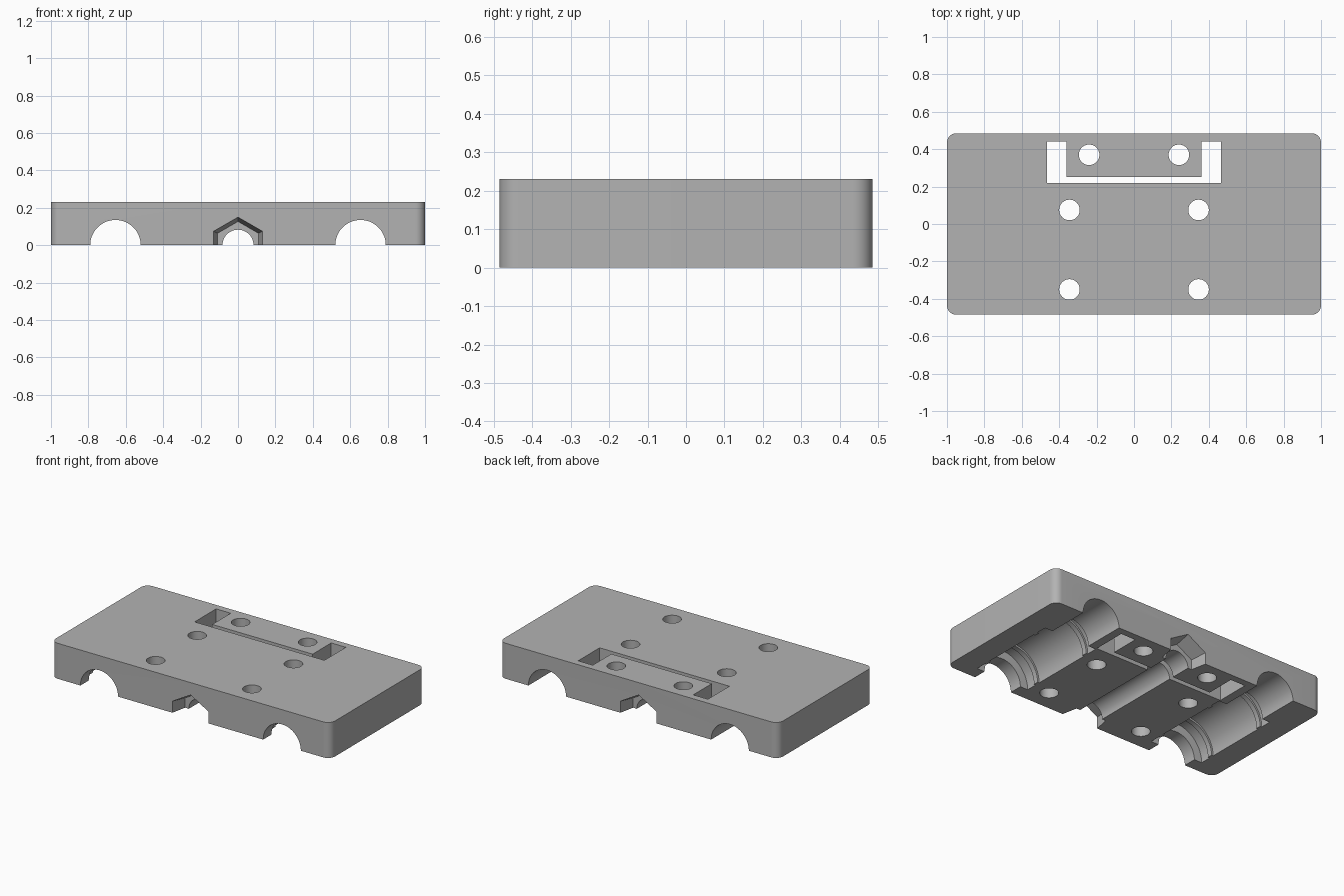
import bpy, bmesh, math
from mathutils import Matrix

cube = bpy.data.objects.get("Cube")
if cube:
    bpy.data.objects.remove(cube, do_unlink=True)

W, D, H = 1.0, 0.485, 0.23     # half width, half depth, height
ROD_X = 0.655

grey = bpy.data.materials.new("plain grey")
grey.use_nodes = True
colour = (0.45, 0.45, 0.45, 1)
grey.diffuse_color = colour
grey.node_tree.nodes["Principled BSDF"].inputs["Base Color"].default_value = colour


def make(name, bm):
    bmesh.ops.recalc_face_normals(bm, faces=bm.faces)
    mesh = bpy.data.meshes.new(name)
    bm.to_mesh(mesh)
    bm.free()
    mesh.materials.append(grey)
    ob = bpy.data.objects.new(name, mesh)
    bpy.context.collection.objects.link(ob)
    return ob


def box(name, x0, x1, y0, y1, z0, z1):
    bm = bmesh.new()
    bmesh.ops.create_cube(bm, size=1)
    size = Matrix.Diagonal((x1 - x0, y1 - y0, z1 - z0, 1))
    mid = Matrix.Translation(((x0 + x1) / 2, (y0 + y1) / 2, (z0 + z1) / 2))
    bm.transform(mid @ size)
    return make(name, bm)


def lathe(name, x, profile, sides):
    """Solid of stacked rings (y, radius) around a front-to-back axis at z = 0."""
    bm = bmesh.new()
    rings = []
    for y, r in profile:
        angles = [2 * math.pi * i / sides for i in range(sides)]
        rings.append([bm.verts.new((x + r * math.sin(a), y, r * math.cos(a))) for a in angles])
    for a, b in zip(rings, rings[1:]):
        for i in range(sides):
            j = (i + 1) % sides
            bm.faces.new((a[i], a[j], b[j], b[i]))
    bm.faces.new(rings[0])
    bm.faces.new(rings[-1])
    return make(name, bm)


def bolt_hole(x, y):
    bm = bmesh.new()
    bmesh.ops.create_cone(bm, cap_ends=True, segments=40, radius1=0.055, radius2=0.055, depth=1)
    bm.transform(Matrix.Translation((x, y, 0)))
    return make("bolt_hole_cutter", bm)


# Plate with rounded upright corners
plate = box("carriage_plate", -W, W, -D, D, 0, H)
bm = bmesh.new()
bm.from_mesh(plate.data)
upright = [e for e in bm.edges if abs(e.verts[0].co.z - e.verts[1].co.z) > 0.1]
bmesh.ops.bevel(bm, geom=upright, offset=0.05, segments=10, profile=0.5, affect='EDGES')
bm.to_mesh(plate.data)
bm.free()

# Bearing seats: narrow rod bore, wide pocket and two retaining ribs
BORE, SEAT, RIB = 0.135, 0.19, 0.178
seat = [(-0.6, BORE), (-0.4, BORE), (-0.4, SEAT)]
for y in (-0.313, 0.123):
    seat += [(y - 0.016, SEAT), (y - 0.016, RIB), (y + 0.016, RIB), (y + 0.016, SEAT)]
seat += [(0.21, SEAT), (0.21, BORE), (0.6, BORE)]

cutters = []
for side in (-1, 1):
    cutters.append(lathe("bearing_cutter", side * ROD_X, seat, 64))
    for x, y in ((0.345, 0.075), (0.345, -0.35), (0.24, 0.37)):
        cutters.append(bolt_hole(side * x, y))
    # Tapered hexagonal nut recess at each end of the screw channel
    cutters.append(lathe("nut_cutter", 0, [(side * 0.385, 0.127), (side * D, 0.15), (side * 0.6, 0.15)], 6))
    # Belt windows
    a, b = sorted((side * 0.36, side * 0.465))
    cutters.append(box("window_cutter", a, b, 0.22, 0.44, -0.1, 0.4))
cutters.append(lathe("screw_cutter", 0, [(-0.6, 0.083), (0.6, 0.083)], 48))
cutters.append(box("slot_cutter", -0.41, 0.41, 0.22, 0.25, -0.1, 0.4))

for cutter in cutters:
    cutter.hide_render = True
    mod = plate.modifiers.new("cut", 'BOOLEAN')
    mod.operation = 'DIFFERENCE'
    mod.solver = 'EXACT'
    mod.object = cutter

# Bake the cuts and drop the helpers
bpy.context.view_layer.update()
baked = bpy.data.meshes.new_from_object(plate.evaluated_get(bpy.context.evaluated_depsgraph_get()))
plate.modifiers.clear()
plate.data = baked
for cutter in cutters:
    bpy.data.objects.remove(cutter, do_unlink=True)

bpy.ops.object.select_all(action='DESELECT')
plate.select_set(True)
bpy.context.view_layer.objects.active = plate
bpy.ops.object.shade_smooth_by_angle(angle=math.radians(30))
